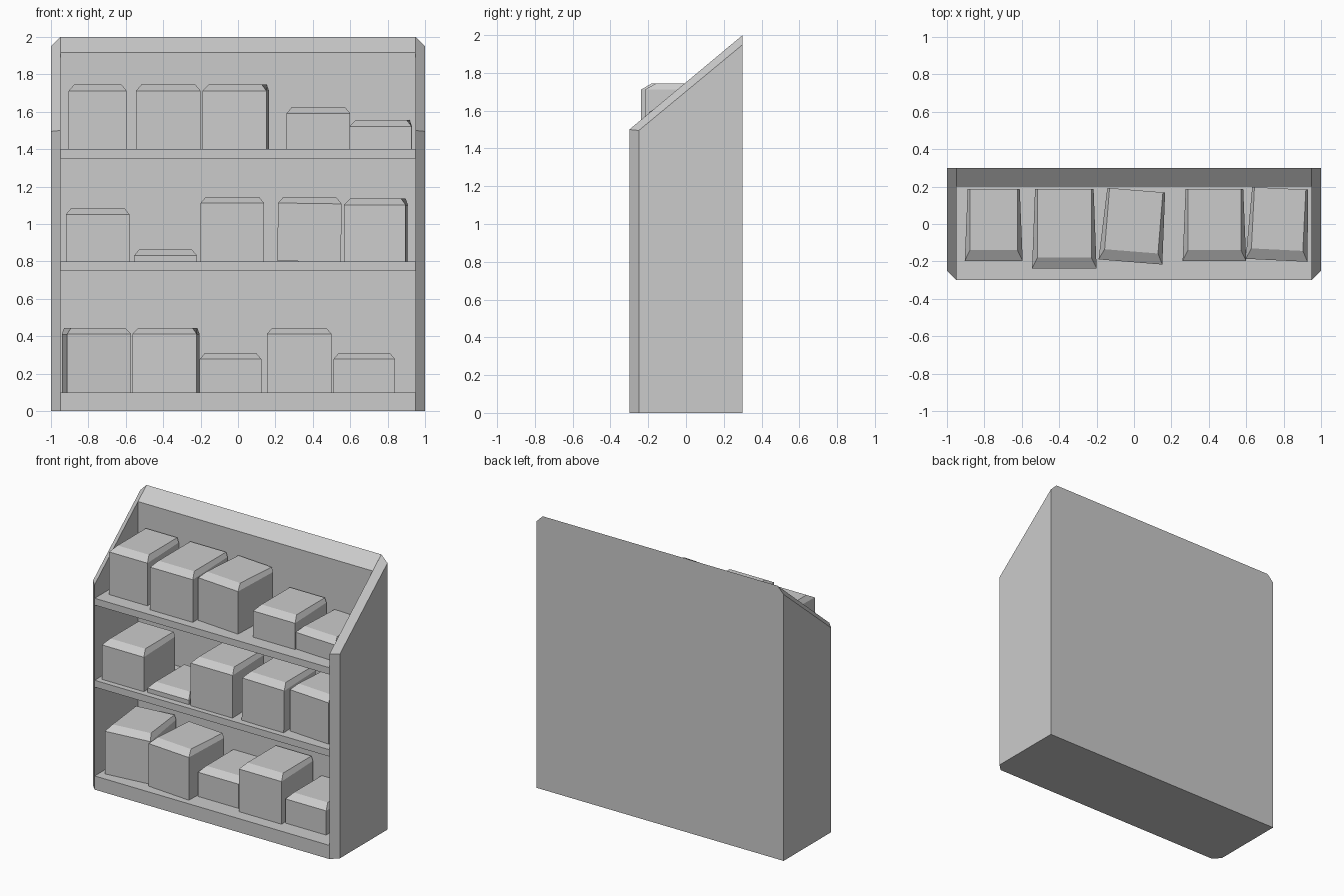
import bpy, bmesh
from math import radians
from mathutils import Matrix

if "Cube" in bpy.data.objects:
    bpy.data.objects.remove(bpy.data.objects["Cube"], do_unlink=True)

GREY = (0.6, 0.6, 0.6, 1.0)
grey = bpy.data.materials.new("plain grey")
grey.use_nodes = True
grey.diffuse_color = GREY
grey.node_tree.nodes["Principled BSDF"].inputs["Base Color"].default_value = GREY


def loft(name, loops):
    """Solid through matching closed loops, capped at both ends."""
    bm = bmesh.new()
    rings = [[bm.verts.new(p) for p in loop] for loop in loops]
    for a, b in zip(rings, rings[1:]):
        for i in range(len(a)):
            j = (i + 1) % len(a)
            bm.faces.new((a[i], a[j], b[j], b[i]))
    bm.faces.new(rings[0])
    bm.faces.new(rings[-1])
    bmesh.ops.recalc_face_normals(bm, faces=bm.faces)
    mesh = bpy.data.meshes.new(name)
    bm.to_mesh(mesh)
    bm.free()
    mesh.materials.append(grey)
    obj = bpy.data.objects.new(name, mesh)
    bpy.context.collection.objects.link(obj)
    return obj


def board(name, profile):
    """Extrude a (y, z) profile between the side panels."""
    return loft(name, [[(x, y, z) for y, z in profile] for x in (-0.95, 0.95)])


# Side panels with a sloped top and a chamfered outer edge
inner = [(-0.3, 0), (0.3, 0), (0.3, 2.0), (-0.3, 1.5)]
outer = [(-0.25, 0), (0.3, 0), (0.3, 1.95), (-0.25, 1.495)]
for side, s in (("left", 1), ("right", -1)):
    loft(side + "_side_panel", [[(s * 0.95, y, z) for y, z in inner],
                                [(s * 1.0, y, z) for y, z in outer]])

# Back panel and shelves
board("back_panel", [(0.2, 0), (0.3, 0), (0.3, 2.0), (0.2, 1.917)])
for name, z0, z1 in (("bottom_shelf", 0, 0.1), ("middle_shelf", 0.75, 0.8),
                     ("top_shelf", 1.35, 1.4)):
    board(name, [(-0.3, z0), (0.2, z0), (0.2, z1), (-0.3, z1)])


def storage_box(name, x0, x1, front, floor, height, turn=0, depth=0.385, roll=0):
    """Box narrowing to the back, chamfered along the top front and sides."""
    w = (x1 - x0) / 2

    def ring(z, side_front, side_back, inset):
        f, b = w - side_front, w - 0.016 - side_back
        return [(-f, inset, z), (f, inset, z), (b, depth, z), (-b, depth, z)]

    obj = loft(name, [ring(0, 0, 0, 0), ring(height - 0.033, 0, 0, 0),
                      ring(height, 0.028, 0.012, 0.057)])
    obj.matrix_world = (Matrix.Translation(((x0 + x1) / 2, front, floor))
                        @ Matrix.Rotation(radians(turn), 4, 'Z')
                        @ Matrix.Rotation(radians(roll), 4, 'Y'))


# Boxes per shelf: left edge, right edge, front y, height, turn
rows = {
    ("top", 1.4): [(-0.905, -0.595, -0.197, 0.345, 0), (-0.545, -0.2, -0.237, 0.345, 0),
                   (-0.19, 0.152, -0.203, 0.345, -4.6), (0.26, 0.6, -0.197, 0.225, 0),
                   (0.597, 0.928, -0.194, 0.155, -2.8)],
    ("middle", 0.8): [(-0.92, -0.58, -0.26, 0.285, 0), (-0.555, -0.22, -0.255, 0.065, 0),
                      (-0.2, 0.14, -0.262, 0.345, 0), (0.21, 0.55, -0.257, 0.343, 0),
                      (0.565, 0.897, -0.22, 0.335, -4.2)],
    ("bottom", 0.1): [(-0.915, -0.57, -0.215, 0.345, 6.5), (-0.565, -0.22, -0.24, 0.345, -4.6),
                      (-0.205, 0.125, -0.17, 0.21, 0), (0.155, 0.5, -0.21, 0.345, 0),
                      (0.51, 0.84, -0.18, 0.21, 0)],
}
for (shelf, floor), boxes in rows.items():
    for i, (x0, x1, front, height, turn) in enumerate(boxes, 1):
        big = (shelf, i) == ("top", 2)
        tipped = (shelf, i) == ("middle", 4)
        storage_box(f"{shelf}_shelf_box_{i}", x0, x1, front, floor, height, turn,
                    depth=0.425 if big else 0.385, roll=0.8 if tipped else 0)
